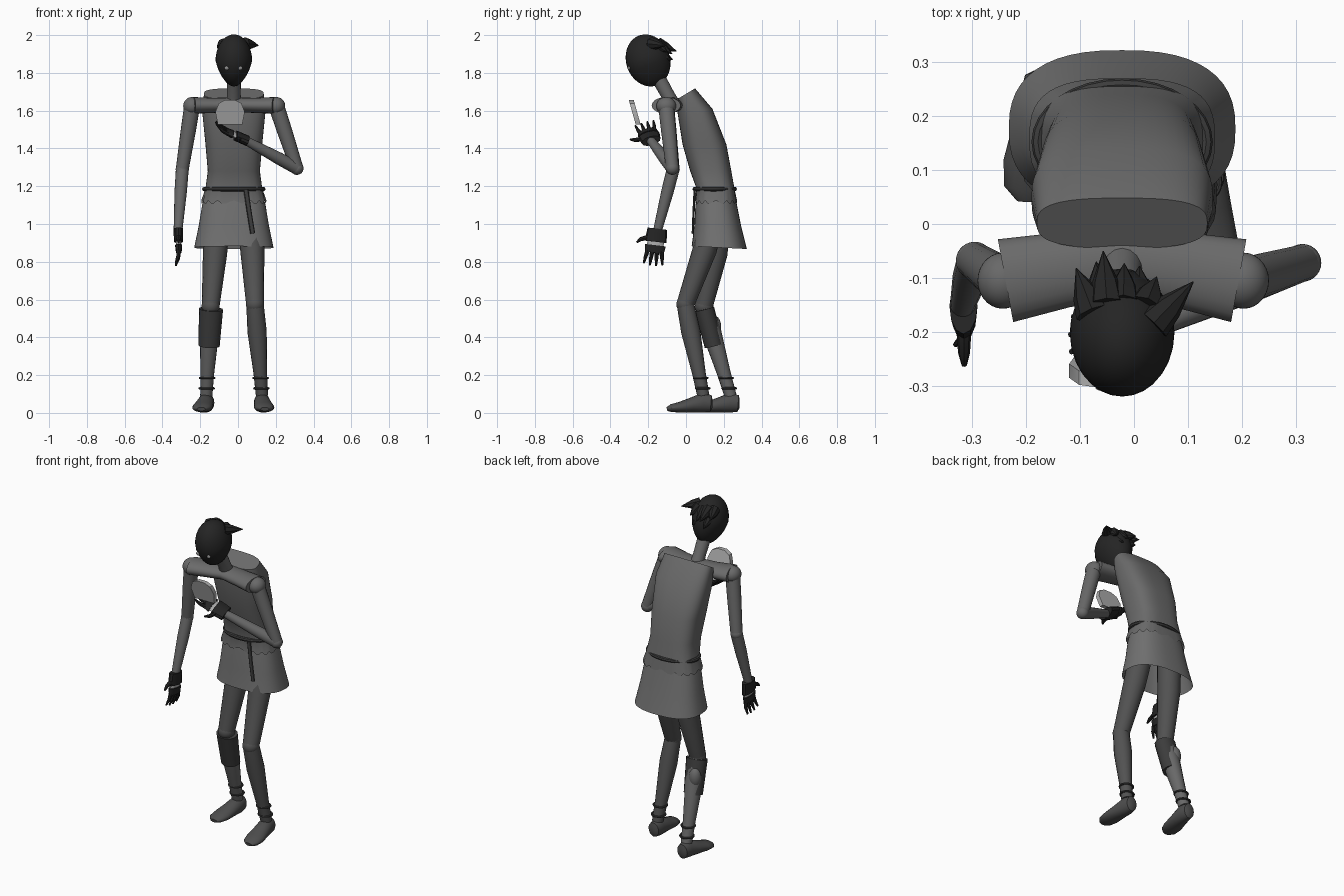
import bpy, bmesh, math
from mathutils import Vector, Matrix

if "Cube" in bpy.data.objects:
    bpy.data.objects.remove(bpy.data.objects["Cube"])


def material(name, v):
    m = bpy.data.materials.new(name)
    m.diffuse_color = (v, v, v, 1)
    m.use_nodes = True
    m.node_tree.nodes["Principled BSDF"].inputs["Base Color"].default_value = m.diffuse_color
    return m


BLACK = material("near black", 0.018)
CHARCOAL = material("charcoal", 0.045)
LEGGING = material("dark grey legging", 0.085)
SHOE = material("dark grey shoe", 0.075)
TUNIC = material("tunic grey", 0.145)
SKIRT = material("skirt grey", 0.165)
SKIN = material("skin grey", 0.14)
PALE = material("pale grey", 0.42)
EYE = material("eye grey", 0.25)
MID_X = -0.022  # the body stands slightly left of centre


def finish(name, bm, mat):
    bmesh.ops.recalc_face_normals(bm, faces=bm.faces[:])
    me = bpy.data.meshes.new(name)
    bm.to_mesh(me)
    bm.free()
    me.materials.append(mat)
    ob = bpy.data.objects.new(name, me)
    bpy.context.collection.objects.link(ob)
    return ob


def skin_rings(name, rings, mat, caps=(True, True)):
    bm = bmesh.new()
    vs = [[bm.verts.new(p) for p in r] for r in rings]
    n = len(vs[0])
    for a, b in zip(vs, vs[1:]):
        for i in range(n):
            j = (i + 1) % n
            bm.faces.new((a[i], a[j], b[j], b[i]))
    if caps[0]:
        bm.faces.new(vs[0])
    if caps[1]:
        bm.faces.new(vs[-1])
    return finish(name, bm, mat)


def tube(name, pts, radii, mat, ref=(0, 1, 0), n=16):
    """Tube along pts; each radius is r or (along ref, across ref)."""
    pts = [Vector(p) for p in pts]
    rings = []
    for k, p in enumerate(pts):
        t = (pts[min(k + 1, len(pts) - 1)] - pts[max(k - 1, 0)]).normalized()
        a = Vector(ref)
        a = (a - t * a.dot(t)).normalized()
        b = t.cross(a)
        r = radii[k] if isinstance(radii[k], tuple) else (radii[k], radii[k])
        rings.append([p + a * r[0] * math.cos(q) + b * r[1] * math.sin(q)
                      for q in (2 * math.pi * i / n for i in range(n))])
    return skin_rings(name, rings, mat)


def body_loft(name, sections, mat, caps, power=0.8, n=48):
    """Sections: front y, back y, z, half width, slope of z over y, scallop depth."""
    def sp(v):
        return math.copysign(abs(v) ** power, v)
    rings = []
    for y0, y1, z, rx, slope, scallop in sections:
        ring = []
        for i in range(n):
            q = 2 * math.pi * i / n
            dy = sp(math.sin(q)) * (y1 - y0) / 2
            ring.append((MID_X + rx * sp(math.cos(q)), (y0 + y1) / 2 + dy,
                         z + slope * dy - scallop * abs(math.sin(8 * q))))
        rings.append(ring)
    return skin_rings(name, rings, mat, caps)


def ellipsoid(name, loc, size, mat, tilt=0.0, taper=0.0):
    bm = bmesh.new()
    bmesh.ops.create_uvsphere(bm, u_segments=28, v_segments=18, radius=1)
    for v in bm.verts:
        if v.co.z < 0:
            v.co.x *= 1 + taper * v.co.z
    m = Matrix.Translation(loc) @ Matrix.Rotation(tilt, 4, 'X') @ Matrix.Diagonal((*size, 1))
    bmesh.ops.transform(bm, matrix=m, verts=bm.verts[:])
    return finish(name, bm, mat)


def ring_band(name, loc, rx, ry, r, mat):
    bpy.ops.mesh.primitive_torus_add(location=loc, major_radius=1, minor_radius=0.1,
                                     major_segments=32, minor_segments=8)
    ob = bpy.context.object
    ob.name = name
    for v in ob.data.vertices:
        d = Vector((v.co.x, v.co.y))
        u = d.normalized()
        off = (d.length - 1) / 0.1 * r
        v.co = (u.x * (rx + off), u.y * (ry + off), v.co.z / 0.1 * r)
    ob.data.materials.append(mat)


# Torso with scalloped tunic hem
body_loft("tunic", [
    (0.046, 0.270, 1.125, 0.172, 0, 0.018),
    (0.055, 0.256, 1.19, 0.150, 0, 0),
    (0.022, 0.240, 1.28, 0.138, 0, 0),
    (-0.018, 0.214, 1.42, 0.150, 0, 0),
    (-0.045, 0.140, 1.60, 0.168, 0.1, 0),
    (-0.045, 0.048, 1.69, 0.158, 0.6, 0)], TUNIC, (False, True), 0.7)
# Skirt, open below
body_loft("skirt", [
    (0.062, 0.255, 1.17, 0.150, 0, 0),
    (0.050, 0.270, 1.10, 0.168, 0, 0),
    (0.044, 0.292, 0.99, 0.186, 0, 0),
    (0.030, 0.322, 0.875, 0.210, -0.05, 0)], SKIRT, (False, False))
# Belt and hanging strap
ring_band("belt", (MID_X, 0.152, 1.185), 0.156, 0.106, 0.012, CHARCOAL)
tube("belt_strap", [(0.042, 0.046, 1.18), (0.06, 0.040, 1.06), (0.078, 0.036, 0.95)],
     [(0.006, 0.013)] * 3, CHARCOAL, n=8)
# Shoulder yoke with flat open sleeves
yoke = [(-0.238, -0.105, 1.628), (-0.13, -0.085, 1.628), (MID_X, -0.07, 1.632),
        (0.086, -0.085, 1.628), (0.194, -0.105, 1.628)]
tube("shoulder_yoke", yoke, [(0.078, 0.044), (0.07, 0.04), (0.068, 0.038),
                             (0.07, 0.04), (0.078, 0.044)], TUNIC, n=20)
# Neck
tube("neck", [(MID_X, -0.06, 1.61), (MID_X, -0.10, 1.69), (MID_X, -0.15, 1.78)],
     [0.042, 0.036, 0.038], SKIN)
# Head and eyes
HEAD = (MID_X, -0.201, 1.866)
ellipsoid("head", HEAD, (0.097, 0.116, 0.14), BLACK, 0.33, 0.28)
for x in (-0.06, 0.012):
    ellipsoid("eye", (x, -0.301, 1.825), (0.012, 0.008, 0.011), EYE)
# Swept-back hair spikes: base, tip
spikes = [((-0.075, -0.165, 1.95), (-0.107, -0.082, 1.925)),
          ((-0.05, -0.15, 1.955), (-0.057, -0.05, 1.915)),
          ((-0.02, -0.15, 1.95), (-0.018, -0.073, 1.90)),
          ((0.02, -0.155, 1.95), (0.042, -0.098, 1.91)),
          ((0.035, -0.185, 1.955), (0.11, -0.107, 1.945)),
          ((-0.06, -0.15, 1.91), (-0.07, -0.07, 1.87)),
          ((0.01, -0.15, 1.91), (0.01, -0.078, 1.865))]
for base, tip in spikes:
    mid = Vector(base).lerp(Vector(tip), 0.4)
    tube("hair_spike", [base, mid, tip], [0.034, 0.026, 0.001], BLACK, (0, 0, 1), 8)


# Gloved hands
def hand(side, wrist, d, a, thumb, curl):
    w, d, a = Vector(wrist), Vector(d).normalized(), Vector(a)
    a = (a - d * a.dot(d)).normalized()
    nrm = d.cross(a)
    tube(side + "_glove_cuff", [w, w + d * 0.07], [(0.052, 0.026), (0.058, 0.024)], BLACK, a, 12)
    tube(side + "_hand_skin", [w + d * 0.06, w + d * 0.1], [(0.044, 0.014)] * 2, PALE, a, 12)
    tube(side + "_palm", [w + d * 0.088, w + d * 0.128], [(0.056, 0.019), (0.05, 0.015)], BLACK, a, 12)
    for i in (-1.5, -0.5, 0.5, 1.5):
        p = w + d * 0.115 + a * i * 0.024
        ln = 0.085 - 0.008 * abs(i)
        tube(side + "_finger", [p, p + d * ln * 0.5 + a * i * 0.005 + nrm * curl * 0.2,
                                p + d * ln + a * i * 0.009 + nrm * curl],
             [0.012, 0.010, 0.005], BLACK, a, 8)
    tube(side + "_thumb", [w + d * 0.05 + a * thumb * 0.04, w + d * 0.065 + a * thumb * 0.08,
                           w + d * 0.085 + a * thumb * 0.1],
         [0.014, 0.011, 0.005], BLACK, nrm, 8)


# Arms: shoulder, elbow, wrist
ARMS = {"right": [(-0.243, -0.105, 1.625), (-0.295, -0.068, 1.29), (-0.318, -0.152, 0.96)],
        "left": [(0.203, -0.105, 1.625), (0.312, -0.072, 1.295), (0.045, -0.185, 1.44)]}
for side, (s, e, w) in ARMS.items():
    s, e, w = Vector(s), Vector(e), Vector(w)
    tube(side + "_upper_arm", [s, s.lerp(e, 0.4), e], [0.042, 0.040, 0.034], SKIN)
    tube(side + "_forearm", [e, e.lerp(w, 0.35), w], [0.034, 0.033, 0.023], SKIN, (0.1, 1, 0.3))
    ellipsoid(side + "_shoulder", s, (0.047, 0.052, 0.047), SKIN)
    ellipsoid(side + "_elbow", e, (0.035, 0.035, 0.035), SKIN)
hand("right", (-0.316, -0.152, 0.975), (0.02, -0.12, -1), (0, 1, 0), -1, -0.018)
hand("left", (0.05, -0.185, 1.44), (-1, -0.18, 0.45), (0, 1, 0.25), -1, -0.02)

# Pale slab held in front of the chest
outline = [(-0.065, -0.065), (0.065, -0.065), (0.078, 0.0), (0.06, 0.046),
           (0.025, 0.064), (-0.025, 0.064), (-0.06, 0.046), (-0.078, 0.0)]
slab = [[(-0.042 + u, -0.272 + s - 0.28 * v, 1.593 + v) for u, v in outline]
        for s in (-0.013, 0.013)]
skin_rings("pale_slab", slab, PALE)

# Legs: hip, mid thigh, knee, ankle, toe x, heel y
LEGS = {"right": [(-0.105, 0.18, 1.08), (-0.122, 0.155, 0.84), (-0.145, 0.095, 0.565),
                  (-0.168, 0.236, 0.09), -0.195],
        "left": [(0.06, 0.15, 1.08), (0.076, 0.098, 0.86), (0.09, -0.003, 0.575),
                 (0.127, 0.092, 0.09), 0.142]}
for side, (h, m, k, a, tx) in LEGS.items():
    h, m, k, a = map(Vector, (h, m, k, a))
    tube(side + "_thigh", [h, m, k], [0.068, 0.064, 0.047], LEGGING)
    ellipsoid(side + "_knee", k, (0.048, 0.048, 0.048), LEGGING)
    tube(side + "_shin", [k, k.lerp(a, 0.3), k.lerp(a, 0.75), a], [0.046, 0.051, 0.036, 0.032],
         SKIN if side == "right" else LEGGING)
    # Ankle rings
    for z in (0.185, 0.13):
        c = k.lerp(a, (k.z - z) / (k.z - a.z))
        ring_band(side + "_ankle_ring", (c.x, c.y + 0.004, z), 0.038, 0.036, 0.006, CHARCOAL)
    # Shoe: share of toe offset, y from ankle, z, half height, half width
    shoe = [(0, 0.048, 0.05, 0.022, 0.018), (0, 0.040, 0.05, 0.044, 0.034),
            (0, 0.0, 0.054, 0.052, 0.043), (0.35, -0.06, 0.042, 0.040, 0.048),
            (0.75, -0.125, 0.030, 0.028, 0.054), (1, -0.170, 0.025, 0.021, 0.046),
            (1, -0.193, 0.020, 0.010, 0.022)]
    tube(side + "_shoe", [(a.x + (tx - a.x) * f, a.y + y, z) for f, y, z, _, _ in shoe],
         [(rz, rx) for _, _, _, rz, rx in shoe], SHOE, (0, 0, 1), 20)
# Calf guard, with calf showing at the back
tube("calf_guard", [(-0.143, 0.098, 0.55), (-0.153, 0.148, 0.355)],
     [(0.052, 0.064), (0.050, 0.056)], CHARCOAL, n=16)
ellipsoid("calf_patch", (-0.168, 0.150, 0.455), (0.036, 0.036, 0.06), SKIN)

# Smooth shading with crisp edges
bpy.ops.object.select_all(action='SELECT')
bpy.context.view_layer.objects.active = bpy.data.objects["tunic"]
bpy.ops.object.shade_smooth_by_angle(angle=math.radians(35))
